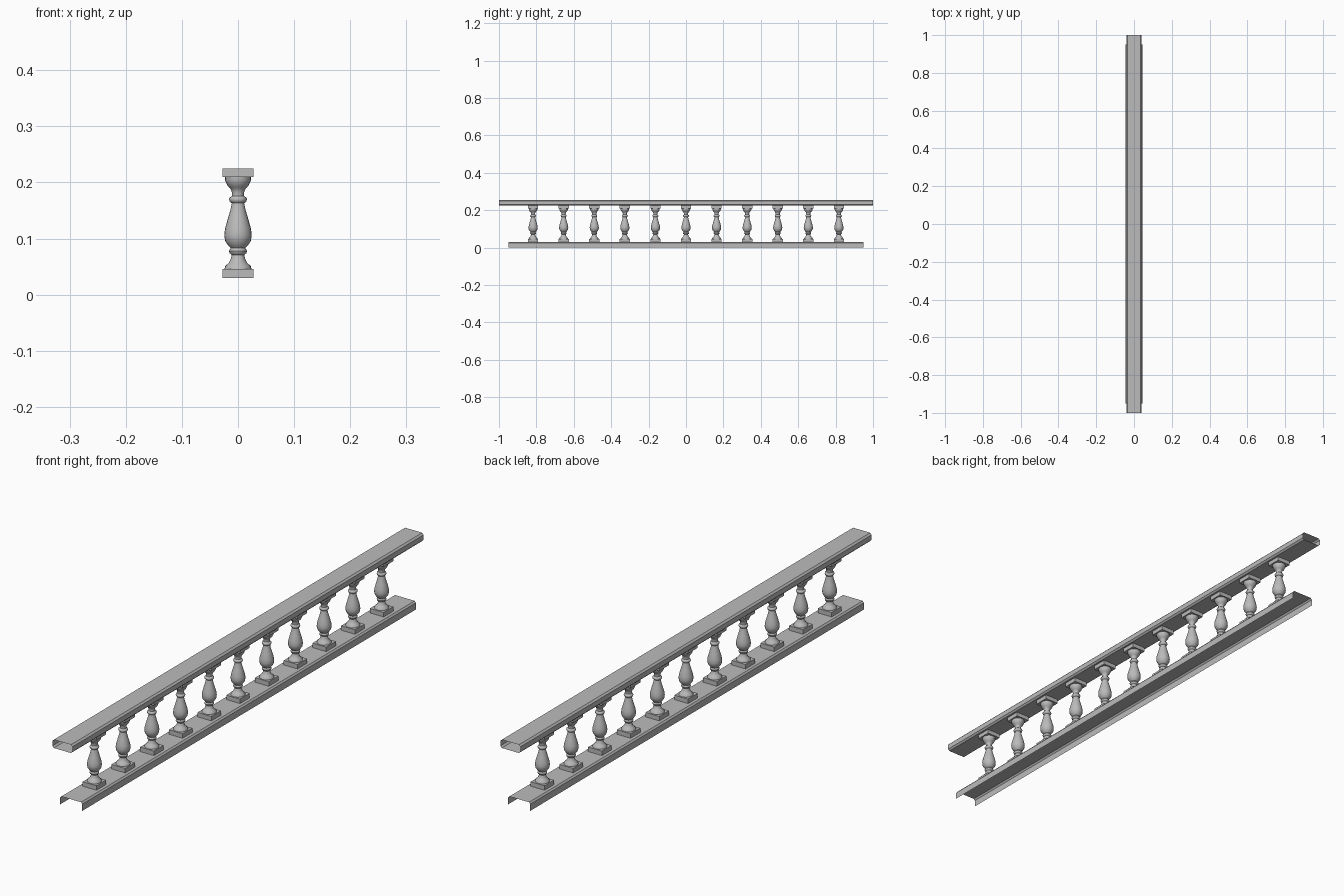
import bpy, bmesh, math

cube = bpy.data.objects.get("Cube")
if cube:
    bpy.data.objects.remove(cube, do_unlink=True)

stone = bpy.data.materials.new("grey stone")
stone.use_nodes = True
stone.diffuse_color = (0.5, 0.5, 0.5, 1)
stone.node_tree.nodes["Principled BSDF"].inputs["Base Color"].default_value = (0.5, 0.5, 0.5, 1)


def add_object(name, bm):
    mesh = bpy.data.meshes.new(name)
    bmesh.ops.recalc_face_normals(bm, faces=bm.faces)
    bm.to_mesh(mesh)
    bm.free()
    mesh.materials.append(stone)
    obj = bpy.data.objects.new(name, mesh)
    bpy.context.collection.objects.link(obj)
    return obj


def rail(name, half_profile, y0, y1, closed):
    """Thin sheet rail with open ends, swept along y from a mirrored profile."""
    outline = half_profile + [(-x, z) for x, z in reversed(half_profile)]
    bm = bmesh.new()
    a = [bm.verts.new((x, y0, z)) for x, z in outline]
    b = [bm.verts.new((x, y1, z)) for x, z in outline]
    n = len(outline)
    for i in range(n if closed else n - 1):
        j = (i + 1) % n
        bm.faces.new((a[i], b[i], b[j], a[j]))
    obj = add_object(name, bm)
    # An open channel must face outward
    if not closed:
        top = max(obj.data.polygons, key=lambda p: p.center.z)
        if top.normal.z < 0:
            obj.data.flip_normals()
    return obj


# Handrail tube and open-bottomed base channel
rail("handrail", [(0.034, 0.225), (0.040, 0.231), (0.040, 0.249), (0.034, 0.255)], -1, 1, True)
rail("base_rail", [(0.044, 0.0), (0.044, 0.024), (0.039, 0.030)], -0.95, 0.95, False)

# Turned baluster: lathe profile of (radius, height)
PROFILE = [
    (0.024, 0.046), (0.023, 0.051), (0.017, 0.056), (0.013, 0.063), (0.011, 0.071),
    (0.015, 0.074), (0.016, 0.078), (0.013, 0.083), (0.017, 0.087), (0.023, 0.096),
    (0.0245, 0.106), (0.023, 0.118), (0.018, 0.136), (0.013, 0.153), (0.011, 0.163),
    (0.015, 0.166), (0.016, 0.170), (0.015, 0.173), (0.011, 0.176), (0.011, 0.183),
    (0.014, 0.190), (0.018, 0.193), (0.021, 0.199), (0.023, 0.204), (0.023, 0.210),
]
SIDES = 20


def baluster_mesh():
    bm = bmesh.new()
    rings = []
    for r, z in PROFILE:
        angles = [2 * math.pi * k / SIDES for k in range(SIDES)]
        rings.append([bm.verts.new((r * math.cos(t), r * math.sin(t), z)) for t in angles])
    for lo, hi in zip(rings, rings[1:]):
        for k in range(SIDES):
            m = (k + 1) % SIDES
            bm.faces.new((lo[k], lo[m], hi[m], hi[k])).smooth = True
    # Square plinth and cap blocks
    for z0, z1 in ((0.030, 0.046), (0.210, 0.225)):
        block = bmesh.ops.create_cube(bm, size=1)["verts"]
        bmesh.ops.scale(bm, vec=(0.055, 0.055, z1 - z0), verts=block)
        bmesh.ops.translate(bm, vec=(0, 0, (z0 + z1) / 2), verts=block)
    return bm


first = add_object("baluster_1", baluster_mesh())
bpy.context.view_layer.objects.active = first
first.select_set(True)
bpy.ops.object.shade_smooth_by_angle(angle=math.radians(40))

# Evenly spaced copies along the rails
COUNT, STEP = 11, 0.1635
for i in range(COUNT):
    obj = first
    if i:
        obj = bpy.data.objects.new(f"baluster_{i + 1}", first.data)
        bpy.context.collection.objects.link(obj)
    obj.location.y = (i - (COUNT - 1) / 2) * STEP
